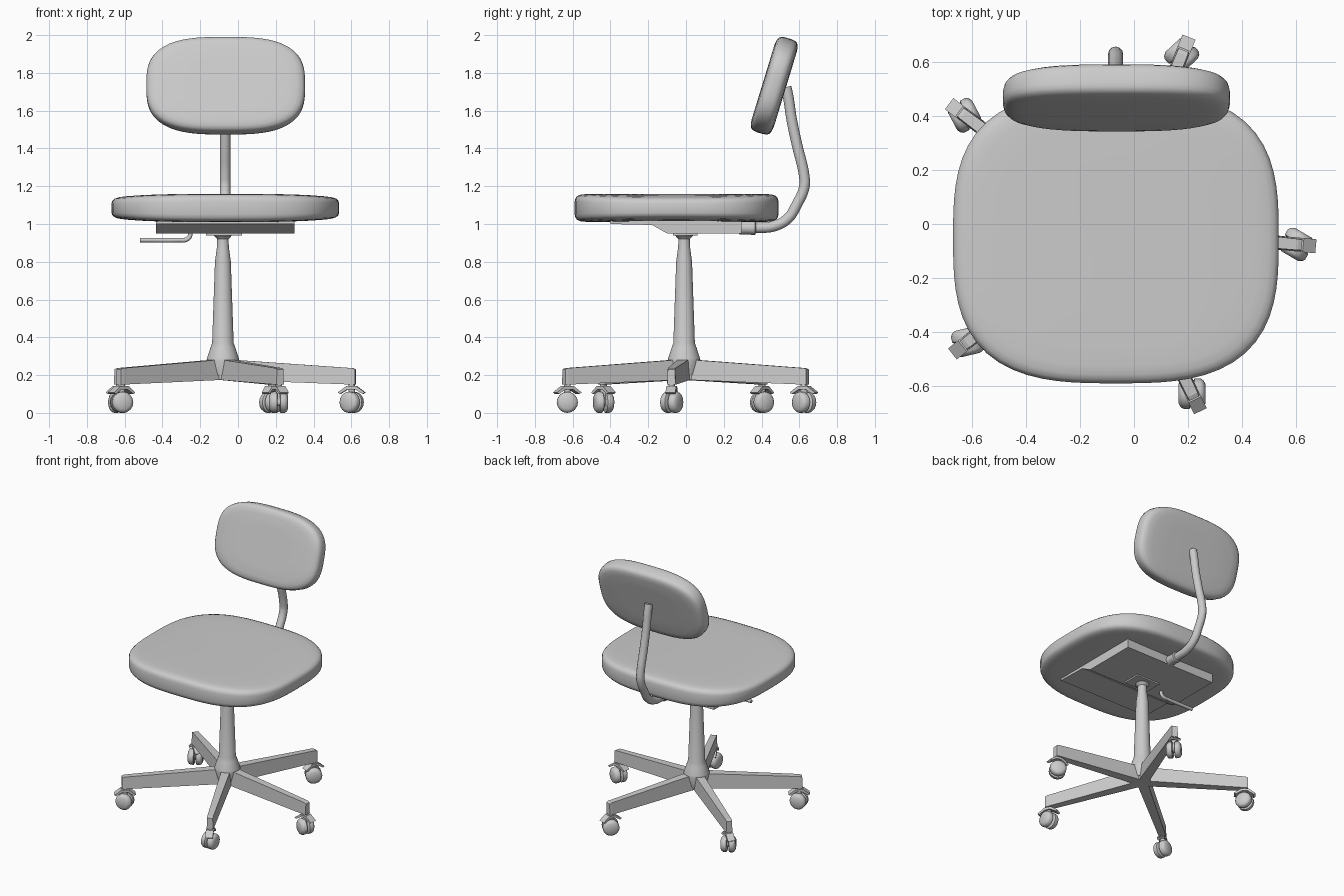
import bpy, bmesh
from math import sin, cos, pi, radians
from mathutils import Matrix, Vector

if "Cube" in bpy.data.objects:
    bpy.data.objects.remove(bpy.data.objects["Cube"])

CX, CY = -0.08, -0.01   # column axis


def finish(name, bm, smooth=True, angle=35, mat=None):
    if mat:
        bm.transform(mat)
    bmesh.ops.recalc_face_normals(bm, faces=bm.faces)
    me = bpy.data.meshes.new(name)
    bm.to_mesh(me)
    bm.free()
    ob = bpy.data.objects.new(name, me)
    bpy.context.collection.objects.link(ob)
    if smooth:
        bpy.ops.object.select_all(action='DESELECT')
        bpy.context.view_layer.objects.active = ob
        ob.select_set(True)
        bpy.ops.object.shade_smooth_by_angle(angle=radians(angle))
    return ob


def bridge(bm, rings):
    for a, b in zip(rings, rings[1:]):
        n = len(a)
        for i in range(n):
            bm.faces.new((a[i], a[(i + 1) % n], b[(i + 1) % n], b[i]))


def cushion(name, hx, hy, hz, edge, drop, mat, n=3.0, segs=72):
    """Padded superellipse; edge holds (inset, height fraction) for the top half."""
    bm = bmesh.new()
    prof = [(d, -h) for d, h in reversed(edge)] + edge
    rings = []
    for d, h in prof:
        ring = []
        for i in range(segs):
            t = 2 * pi * i / segs
            c, s = cos(t), sin(t)
            k = (abs(c) ** n + abs(s) ** n) ** (-1 / n)
            x, y = c * k * (hx - d * hx), s * k * (hy - d * hy)
            ring.append(bm.verts.new((x, y, hz * h * (1 - drop * abs(x / hx) ** 3))))
        rings.append(ring)
    bridge(bm, rings)
    bm.faces.new(rings[0])
    bm.faces.new(rings[-1])
    return finish(name, bm, angle=50, mat=mat)


def lathe(name, prof, mat, segs=32, angle=35):
    bm = bmesh.new()
    rings = [[bm.verts.new((r * cos(2 * pi * i / segs), r * sin(2 * pi * i / segs), z))
              for i in range(segs)] for r, z in prof]
    bridge(bm, rings)
    bm.faces.new(rings[0])
    bm.faces.new(rings[-1])
    return finish(name, bm, angle=angle, mat=mat)


def prism(name, pts, x0, x1, mat=None):
    """Extrude a (y, z) outline along x."""
    bm = bmesh.new()
    rings = [[bm.verts.new((x, y, z)) for y, z in pts] for x in (x0, x1)]
    bridge(bm, rings)
    for r in rings:
        bm.faces.new(r)
    return finish(name, bm, smooth=False, mat=mat)


def tube(name, pts, radius):
    cu = bpy.data.curves.new(name, 'CURVE')
    cu.dimensions = '3D'
    cu.bevel_depth = radius
    cu.bevel_resolution = 4
    cu.resolution_u = 8
    cu.use_fill_caps = True
    sp = cu.splines.new('BEZIER')
    sp.bezier_points.add(len(pts) - 1)
    for b, p in zip(sp.bezier_points, pts):
        b.co = p
        b.handle_left_type = b.handle_right_type = 'AUTO'
    ob = bpy.data.objects.new(name, cu)
    bpy.context.collection.objects.link(ob)
    return ob


# Seat and backrest cushions
edge = [(0, .45), (.008, .68), (.025, .84), (.06, .94), (.12, .985), (.25, 1), (.5, 1), (.8, 1)]
cushion("seat", .603, .54, .075, edge, .25, Matrix.Translation((-.067, -.05, 1.085)))
edge = [(0, .3), (.012, .6), (.04, .8), (.1, .93), (.2, 1), (.5, 1), (.8, 1)]
cushion("backrest", .42, .262, .062, edge, .08,
        Matrix.Translation((-.065, .467, 1.732)) @ Matrix.Rotation(radians(73), 4, 'X'))

# Tilt mechanism under the seat
prism("seat_plate", [(-.4, 1.03), (-.4, 1.0), (-.18, .995), (-.1, .95), (.295, .95), (.295, 1.03)],
      -.435, .30)
to_y = Matrix.Rotation(radians(-90), 4, 'X')
lathe("back_collar", [(.03, .28), (.035, .285), (.035, .34), (.037, .345), (.037, .365), (.03, .37)],
      Matrix.Translation((-.068, 0, .98)) @ to_y, 24)

# Back support tube and height lever
tube("back_tube", [(-.068, y, z) for y, z in
                   [(.28, .98), (.38, .98), (.47, .99), (.54, 1.03), (.585, 1.1), (.627, 1.2),
                    (.625, 1.26), (.59, 1.41), (.56, 1.55), (.54, 1.68), (.53, 1.725)]], .028)
tube("height_lever", [(-.255, -.02, .97), (-.255, -.02, .935), (-.275, -.02, .917),
                      (-.31, -.02, .915), (-.52, -.02, .915)], .012)

# Gas column with flared top and base boss
lathe("column", [(.07, .2), (.087, .275), (.084, .29), (.066, .345), (.057, .37), (.042, .8),
                 (.032, .875), (.03, .91), (.03, .92), (.046, .937), (.046, .96)],
      Matrix.Translation((CX, CY, 0)))
prism("column_bracket", [(-.07, .94), (.06, .94), (.06, .96), (-.07, .96)], -.17, .02)
lathe("base_hub", [(.065, .176), (.068, .28)], Matrix.Translation((CX, CY, 0)), 10, 20)

# Five legs with twin-wheel casters
for k, deg in enumerate((-5.5, 68, 143, 218.5, 295.5), 1):
    place = Matrix.Translation((CX, CY, 0)) @ Matrix.Rotation(radians(deg), 4, 'Z')
    bm = bmesh.new()
    rings = [[bm.verts.new((r, y * w, z)) for y, z in ((-1, lo), (1, lo), (.85, hi), (-.85, hi))]
             for r, w, lo, hi in ((0, .036, .176, .285), (.69, .024, .15, .237), (.705, .022, .15, .23))]
    bridge(bm, rings)
    bm.faces.new(rings[0])
    bm.faces.new(rings[-1])
    finish(f"leg_{k}", bm, smooth=False, mat=place)

    at = place @ Matrix.Translation((.685, 0, 0))
    lathe(f"caster_stem_{k}", [(.018, .05), (.018, .16)], at, 12)
    # roof-shaped hood over the wheels
    turn = at @ Matrix.Rotation(radians(90), 4, 'Z')
    prism(f"caster_hood_{k}", [(-.072, .108), (-.025, .143), (.025, .143), (.072, .108),
                               (.06, .1), (.02, .125), (-.02, .125), (-.06, .1)], -.026, .026, turn)
    swivel = at @ Matrix.Translation((0, 0, .056)) @ Matrix.Rotation(radians(65), 4, 'Z') \
        @ Matrix.Rotation(radians(90), 4, 'Y')
    for side, s in (("left", -1), ("right", 1)):
        lathe(f"caster_wheel_{k}_{side}",
              [(.05, s * .006), (.056, s * .01), (.056, s * .032), (.05, s * .042), (.036, s * .05)],
              swivel, 16)
    lathe(f"caster_axle_{k}", [(.02, -.02), (.02, .02)], swivel, 12)
